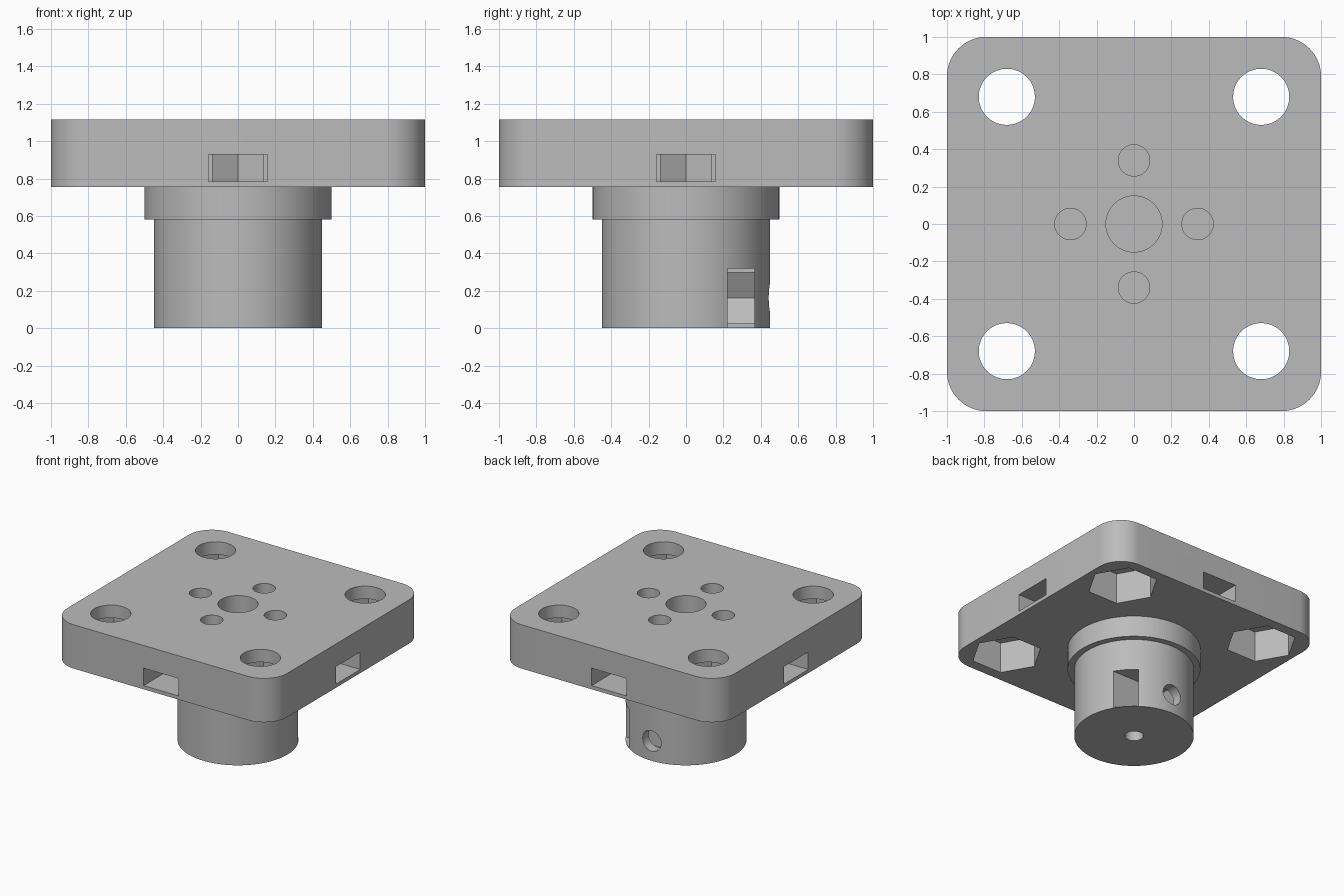
import bpy, bmesh
from math import sin, cos, pi, radians
from mathutils import Matrix

cube = bpy.data.objects.get("Cube")
if cube:
    bpy.data.objects.remove(cube, do_unlink=True)

grey = bpy.data.materials.new("matte_grey")
grey.use_nodes = True
grey.diffuse_color = (0.5, 0.5, 0.5, 1)
grey.node_tree.nodes["Principled BSDF"].inputs["Base Color"].default_value = (0.5, 0.5, 0.5, 1)


def circle(r, sides=64, cx=0, cy=0):
    return [(cx + r * cos(2 * pi * i / sides), cy + r * sin(2 * pi * i / sides))
            for i in range(sides)]


def prism(name, points, z0, z1, matrix=Matrix()):
    """Extrude a flat outline from z0 to z1, then place it."""
    bm = bmesh.new()
    face = bm.faces.new([bm.verts.new((x, y, z0)) for x, y in points])
    top = bmesh.ops.extrude_face_region(bm, geom=[face])["geom"]
    verts = [v for v in top if isinstance(v, bmesh.types.BMVert)]
    bmesh.ops.translate(bm, verts=verts, vec=(0, 0, z1 - z0))
    bmesh.ops.recalc_face_normals(bm, faces=bm.faces)
    bm.transform(matrix)
    mesh = bpy.data.meshes.new(name)
    bm.to_mesh(mesh)
    bm.free()
    mesh.materials.append(grey)
    obj = bpy.data.objects.new(name, mesh)
    bpy.context.collection.objects.link(obj)
    return obj


def combine(body, tool, operation="DIFFERENCE"):
    """Apply a boolean and discard the tool."""
    mod = body.modifiers.new("combine", "BOOLEAN")
    mod.operation, mod.solver, mod.object = operation, "EXACT", tool
    bpy.context.view_layer.objects.active = body
    bpy.ops.object.modifier_apply(modifier=mod.name)
    bpy.data.objects.remove(tool, do_unlink=True)


def nut_slot(r, length):
    """Slot outline running to +x, ending in a half hexagon."""
    half = [(length, r), (0, r), (0, r * 0.866), (-r / 2, r * 0.866)]
    return half + [(-r, 0)] + [(x, -y) for x, y in reversed(half)]


# Square plate with rounded corners
radius = 0.21
outline = []
for quarter in range(4):
    a0 = quarter * pi / 2
    sx, sy = [(1, 1), (-1, 1), (-1, -1), (1, -1)][quarter]
    for i in range(17):
        a = a0 + i * pi / 32
        outline.append((sx * (1 - radius) + radius * cos(a),
                        sy * (1 - radius) + radius * sin(a)))
body = prism("mounting_plate_with_hub", outline, 0.755, 1.115)

# Hub and its wider collar
combine(body, prism("collar", circle(0.5, 96), 0.58, 0.85), "UNION")
combine(body, prism("hub", circle(0.45, 96), 0, 0.7), "UNION")

# Corner bolt holes with hexagonal pockets underneath
for x in (-0.68, 0.68):
    for y in (-0.68, 0.68):
        combine(body, prism("bolt_hole", circle(0.15, 64, x, y), 0.7, 1.2))
        combine(body, prism("bolt_pocket", circle(0.27, 6, x, y), 0.7, 1.01))

# Central bore and shaft socket
combine(body, prism("bore", circle(0.15), 0.58, 1.2))
combine(body, prism("shaft_socket", circle(0.07, 48), -0.1, 0.45))

# Four screw holes, each with a nut slot from the plate's side
for k in range(4):
    place = Matrix.Rotation(k * pi / 2, 4, "Z") @ Matrix.Translation((0.34, 0, 0))
    combine(body, prism("nut_slot", nut_slot(0.158, 0.8), 0.785, 0.928, place))
    combine(body, prism("screw_hole", circle(0.084, 48), 0.75, 1.2, place))

# Clamping screw hole in the back of the hub, with its nut slot
place = Matrix.Translation((0, 0, 0.162)) @ Matrix.Rotation(pi / 2, 4, "X")
combine(body, prism("clamp_nut_slot", nut_slot(0.158, 0.6), -0.365, -0.223, place))
combine(body, prism("clamp_screw_hole", circle(0.084, 48), -0.6, 0, place))

# Smooth round walls, crisp edges
bpy.ops.object.select_all(action="DESELECT")
body.select_set(True)
bpy.context.view_layer.objects.active = body
bpy.ops.object.shade_smooth_by_angle(angle=radians(30))
